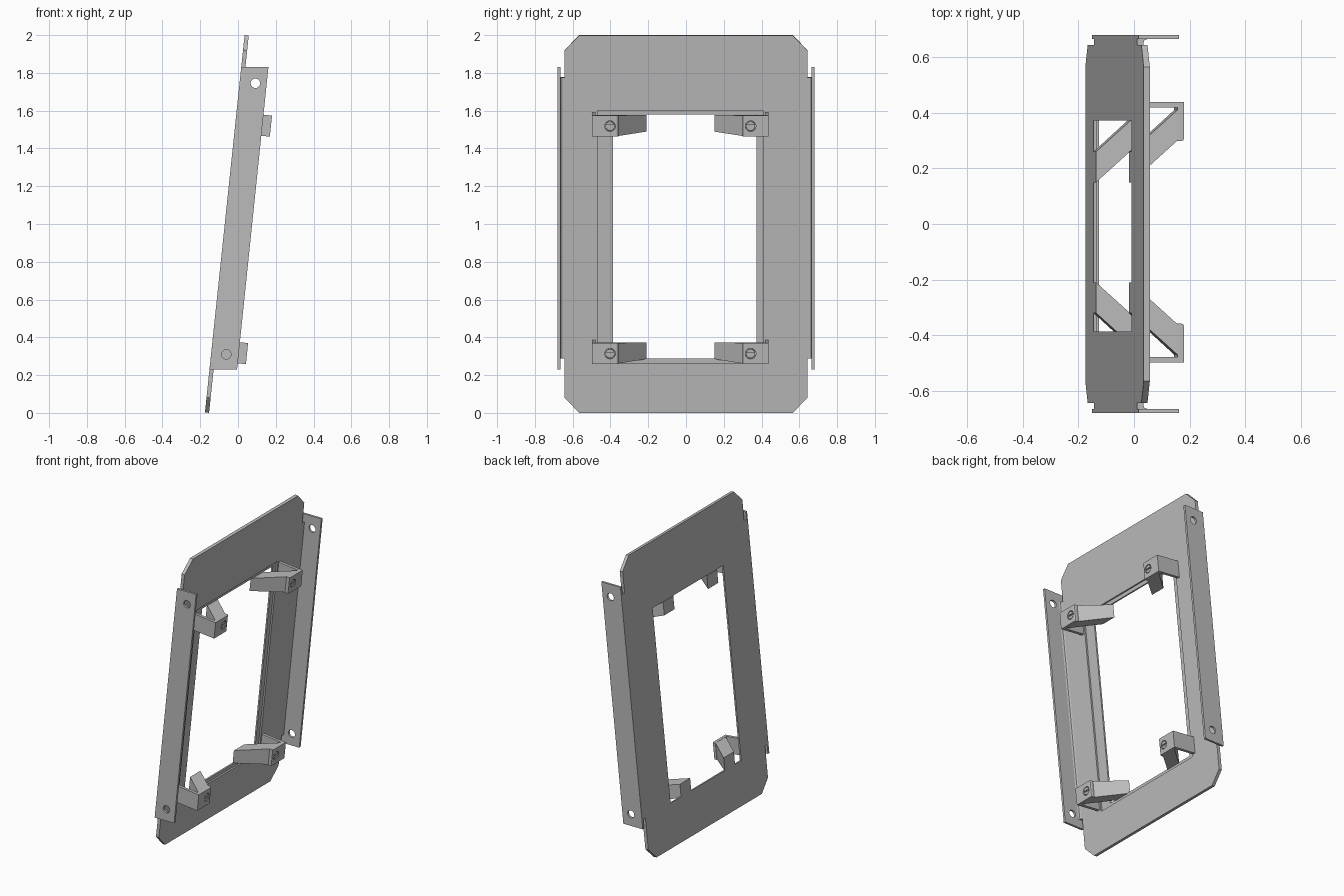
import bpy, bmesh
from math import radians, cos, sin, pi
from mathutils import Matrix, Vector

if "Cube" in bpy.data.objects:
    bpy.data.objects.remove(bpy.data.objects["Cube"])

grey = bpy.data.materials.new("plain_grey")
grey.use_nodes = True
colour = (0.5, 0.5, 0.5, 1)
grey.diffuse_color = colour
grey.node_tree.nodes["Principled BSDF"].inputs["Base Color"].default_value = colour

# Frame of the leaning panel: x is its normal, z runs up its face
LEAN = Matrix.Translation((-0.175, 0, 0.0023)) @ Matrix.Rotation(radians(6), 4, 'Y')
FLAT = Matrix.Identity(4)
THICK = 0.022
CENTRE = -0.03     # middle line of the clamps and the recess
HEIGHT = 2.009


def prism(name, pts, axis, a, b, matrix=LEAN):
    """Extrude a 2D profile along an axis from a to b."""
    def place(p, d):
        co = list(p)
        co.insert("xyz".index(axis), d)
        return co
    bm = bmesh.new()
    low = [bm.verts.new(place(p, a)) for p in pts]
    high = [bm.verts.new(place(p, b)) for p in pts]
    bm.faces.new(low)
    bm.faces.new(high[::-1])
    for i in range(len(pts)):
        j = (i + 1) % len(pts)
        bm.faces.new((low[i], high[i], high[j], low[j]))
    bm.transform(matrix)
    bmesh.ops.recalc_face_normals(bm, faces=bm.faces)
    mesh = bpy.data.meshes.new(name)
    bm.to_mesh(mesh)
    bm.free()
    mesh.materials.append(grey)
    ob = bpy.data.objects.new(name, mesh)
    bpy.context.collection.objects.link(ob)
    return ob


def rect(u0, u1, v0, v1):
    return [(u0, v0), (u1, v0), (u1, v1), (u0, v1)]


def circle(u, v, r, n=24):
    return [(u + r * cos(2 * pi * i / n), v + r * sin(2 * pi * i / n)) for i in range(n)]


def cut(ob, cutter):
    """Subtract the cutter, bake the result and drop the cutter."""
    mod = ob.modifiers.new("cut", 'BOOLEAN')
    mod.operation = 'DIFFERENCE'
    mod.solver = 'EXACT'
    mod.object = cutter
    bpy.context.view_layer.update()
    deps = bpy.context.evaluated_depsgraph_get()
    mesh = bpy.data.meshes.new_from_object(ob.evaluated_get(deps))
    ob.modifiers.clear()
    ob.data = mesh
    bpy.data.objects.remove(cutter)


# Panel with chamfered corners, widened where it meets the side flanges
half = [(0.565, 0), (0.643, 0.08), (0.643, 0.29), (0.672, 0.29),
        (0.672, 1.785), (0.643, 1.785), (0.643, HEIGHT - 0.08), (0.565, HEIGHT)]
panel = prism("panel", half + [(-y, z) for y, z in reversed(half)], 'x', 0, THICK)
cut(panel, prism("window_cutter", rect(-0.387, 0.372, 0.288, 1.586), 'x', -0.1, 0.1))
cut(panel, prism("recess_cutter", rect(CENTRE - 0.4375, CENTRE + 0.4375, 0.263, 1.611),
                 'x', THICK / 2, 0.1))

# Side flanges with level ends and two bolt holes each
for side, s in (("left", 1), ("right", -1)):
    flange = prism(side + "_flange",
                   [(-0.151, 0.23), (-0.005, 0.23), (0.161, 1.83), (0.017, 1.83)],
                   'y', s * 0.665, s * 0.68, FLAT)
    for x, z in ((0.092, 1.745), (-0.062, 0.31)):
        cut(flange, prism("hole_cutter", circle(x, z, 0.025), 'y', s * 0.6, s * 0.8, FLAT))
    prism(side + "_bend", [(THICK, s * 0.65), (THICK + 0.004, s * 0.661),
                           (THICK + 0.015, s * 0.665), (THICK, s * 0.665)],
          'z', 0.29, 1.785)


def clamp(label, s, z):
    """Bracket, screw and slanted arm; s picks the side."""
    def side(pts):
        return [(x, CENTRE + s * y) for x, y in pts]
    bracket = prism(label + "_bracket", side([
        (0.015, 0.468), (0.189, 0.468), (0.189, 0.338), (0.186, 0.331), (0.179, 0.328),
        (0.165, 0.328), (0.165, 0.448), (0.015, 0.448)]), 'z', z - 0.056, z + 0.056)
    y = CENTRE + s * 0.372
    cut(bracket, prism("bore_cutter", circle(y, z, 0.028), 'x', 0.17, 0.3))
    screw = prism(label + "_screw", circle(y, z, 0.024), 'x', 0.15, 0.188)
    cut(screw, prism("slot_cutter", rect(y - 0.05, y + 0.05, z - 0.005, z + 0.005),
                     'x', 0.18, 0.3))
    # Arm reaching into the window, narrower at its tip
    arm = prism(label + "_arm", side([(0.165, 0.44), (0.165, 0.33), (0, 0.18), (0, 0.29)]),
                'z', z - 0.055, z + 0.055, FLAT)
    for v in arm.data.vertices:
        if v.co.x < 0.01:
            v.co.z = z - 0.005 + (v.co.z - z) * 0.8
    arm.data.transform(LEAN)


for level, z in (("upper", 1.544), ("lower", 0.333)):
    for side, s in (("left", 1), ("right", -1)):
        clamp(level + "_" + side, s, z)
